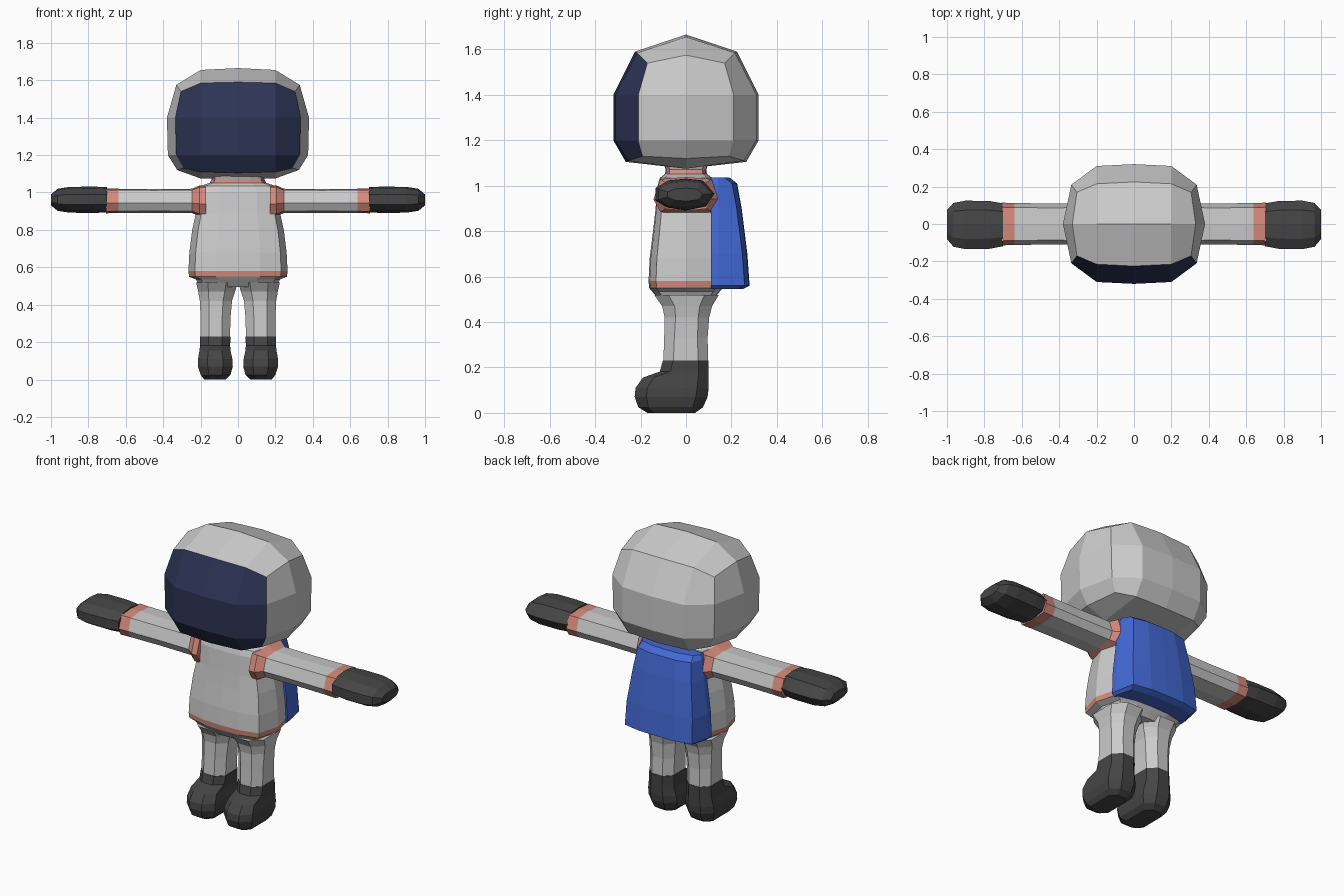
import bpy, bmesh
from mathutils import Vector

if "Cube" in bpy.data.objects:
    bpy.data.objects.remove(bpy.data.objects["Cube"])


def material(name, rgb):
    m = bpy.data.materials.new(name)
    m.diffuse_color = (*rgb, 1)
    m.use_nodes = True
    m.node_tree.nodes["Principled BSDF"].inputs["Base Color"].default_value = m.diffuse_color
    return m


SUIT = material("suit_grey", (0.60, 0.60, 0.60))
VISOR = material("visor_navy", (0.026, 0.034, 0.09))
DARK = material("dark_rubber", (0.06, 0.06, 0.06))
TRIM = material("salmon_trim", (0.68, 0.26, 0.20))
BLUE = material("pack_blue", (0.055, 0.14, 0.66))


def finish(name, bm, mats, mirror=False):
    bmesh.ops.recalc_face_normals(bm, faces=bm.faces)
    me = bpy.data.meshes.new(name)
    bm.to_mesh(me)
    bm.free()
    ob = bpy.data.objects.new(name, me)
    bpy.context.collection.objects.link(ob)
    for m in mats:
        me.materials.append(m)
    if mirror:
        ob.modifiers.new("mirror", 'MIRROR').use_mirror_merge = False
    return ob


def loft(name, rings, mats, bands=(), mirror=False):
    """Skin a list of rings; bands holds the material index of each band."""
    bm = bmesh.new()
    loops = [[bm.verts.new(p) for p in r] for r in rings]
    n = len(loops[0])
    for b, (lo, hi) in enumerate(zip(loops, loops[1:])):
        for i in range(n):
            j = (i + 1) % n
            f = bm.faces.new((lo[i], lo[j], hi[j], hi[i]))
            f.material_index = bands[b] if bands else 0
    for loop, b in ((loops[0], 0), (loops[-1], -1)):
        bm.faces.new(loop).material_index = bands[b] if bands else 0
    return finish(name, bm, mats, mirror)


# Helmet: 4 x 2 x 3 rounded box, with the front panel as visor
# per level: corner, front quarter, front middle, side middle
LEVELS = [
    [(.29, .19, 1.13), (.2, .255, 1.11), (0, .265, 1.105), (.325, 0, 1.12)],
    [(.33, .21, 1.2), (.2, .31, 1.2), (0, .32, 1.2), (.375, 0, 1.2)],
    [(.335, .21, 1.4), (.2, .31, 1.4), (0, .32, 1.4), (.38, 0, 1.4)],
    [(.305, .17, 1.54), (.2, .215, 1.585), (0, .225, 1.59), (.33, 0, 1.575)],
]


def helmet_point(i, j, k):
    if j == 0 and abs(i) < 2:
        z = 1.075 if k == 0 else (1.655 if i else 1.665)
        return Vector((.2 * i, 0, z))
    x, y, z = LEVELS[k][3 if j == 0 else 2 - abs(i)]
    return Vector((x if i > 0 else -x, y * j, z))


bm = bmesh.new()
grid = {}


def quad(*keys, mat=0):
    for key in keys:
        if key not in grid:
            grid[key] = bm.verts.new(helmet_point(*key))
    bm.faces.new([grid[key] for key in keys]).material_index = mat


for i in range(-2, 2):
    for k in range(3):
        for j in (-1, 1):
            quad((i, j, k), (i + 1, j, k), (i + 1, j, k + 1), (i, j, k + 1),
                 mat=1 if j < 0 else 0)
    for j in (-1, 0):
        for k in (0, 3):
            quad((i, j, k), (i + 1, j, k), (i + 1, j + 1, k), (i, j + 1, k))
for i in (-2, 2):
    for j in (-1, 0):
        for k in range(3):
            quad((i, j, k), (i, j + 1, k), (i, j + 1, k + 1), (i, j, k + 1))
finish("helmet", bm, [SUIT, VISOR])

# Torso with hem and neck trim
SECTION = [(1, 0), (.87, .8), (.45, .97), (0, 1), (-.45, .97), (-.87, .8),
           (-1, 0), (-.87, -.8), (-.45, -.97), (0, -1), (.45, -.97), (.87, -.8)]
TORSO = [(.495, .205, .115), (.535, .225, .15), (.55, .262, .162),
         (.58, .265, .165), (.68, .26, .16), (.8, .245, .145),
         (.89, .225, .135), (1.0, .225, .125), (1.035, .2, .115),
         (1.052, .15, .092), (1.072, .14, .09), (1.1, .15, .1)]
loft("torso", [[(x * rx, y * ry, z) for x, y in SECTION] for z, rx, ry in TORSO],
     [SUIT, TRIM], [0, 0, 1, 0, 0, 0, 0, 0, 0, 1, 0])

# Backpack: z, half width, back depth
PACK = [(.545, .23, .25), (.56, .245, .28), (.7, .24, .27),
        (.9, .215, .245), (1.01, .2, .225), (1.037, .19, .19)]


def pack_ring(z, w, b):
    half = [(w, .11), (w, .14), (w - .025, b - .022), (w * .45, b - .002)]
    pts = half + [(0, b)] + [(-x, y) for x, y in reversed(half)]
    return [(x, y, z) for x, y in pts]


loft("backpack", [pack_ring(*p) for p in PACK], [BLUE])

# Arms with shoulder collar and wrist cuff
ARM = [(0, .065), (.088, .058), (.112, -.012), (.088, -.055),
       (0, -.065), (-.088, -.055), (-.112, -.012), (-.088, .058)]
loft("arm", [[(x, y * s, .955 + z * s) for y, z in ARM] for x, s in
             [(.17, 1.28), (.205, 1.28), (.245, 1), (.45, .98), (.64, 1), (.705, 1.02)]],
     [SUIT, TRIM], [1, 1, 0, 0, 1], mirror=True)

# Mittens
HAND = [(0, .07), (.075, .062), (.125, .005), (.09, -.05), (0, -.068),
        (-.085, -.055), (-.135, -.025), (-.135, .03), (-.08, .062)]
loft("mitten", [[(x, y * sy, .96 + z * sz) for y, z in HAND] for x, sy, sz in
                [(.7, .88, .98), (.77, .98, 1.02), (.9, 1, 1), (.965, .9, .85), (1, .6, .42)]],
     [DARK], mirror=True)


# Legs and boots: z, inner x, outer x, front y, back y
def box_ring(z, x0, x1, y0, y1, c=.28):
    cx, cy, rx, ry = (x0 + x1) / 2, (y0 + y1) / 2, (x1 - x0) / 2, (y1 - y0) / 2
    d = c * 2 * rx
    pts = [(rx, ry - d), (rx - d, ry), (d - rx, ry), (-rx, ry - d),
           (-rx, d - ry), (d - rx, -ry), (rx - d, -ry), (rx, d - ry)]
    return [(cx + x, cy + y, z) for x, y in pts]


LEG = [(.22, .043, .2, -.1, .098), (.33, .04, .2, -.096, .095),
       (.42, .032, .204, -.094, .102), (.47, .016, .213, -.105, .115),
       (.52, 0, .224, -.14, .145)]
loft("leg", [box_ring(*r) for r in LEG], [SUIT], mirror=True)

BOOT = [(0, .065, .18, -.17, .04), (.025, .04, .2, -.21, .075),
        (.07, .028, .214, -.226, .095), (.11, .03, .214, -.222, .1),
        (.155, .04, .206, -.19, .1), (.182, .042, .203, -.115, .1),
        (.23, .04, .202, -.102, .1)]
loft("boot", [box_ring(*r) for r in BOOT], [DARK], mirror=True)
